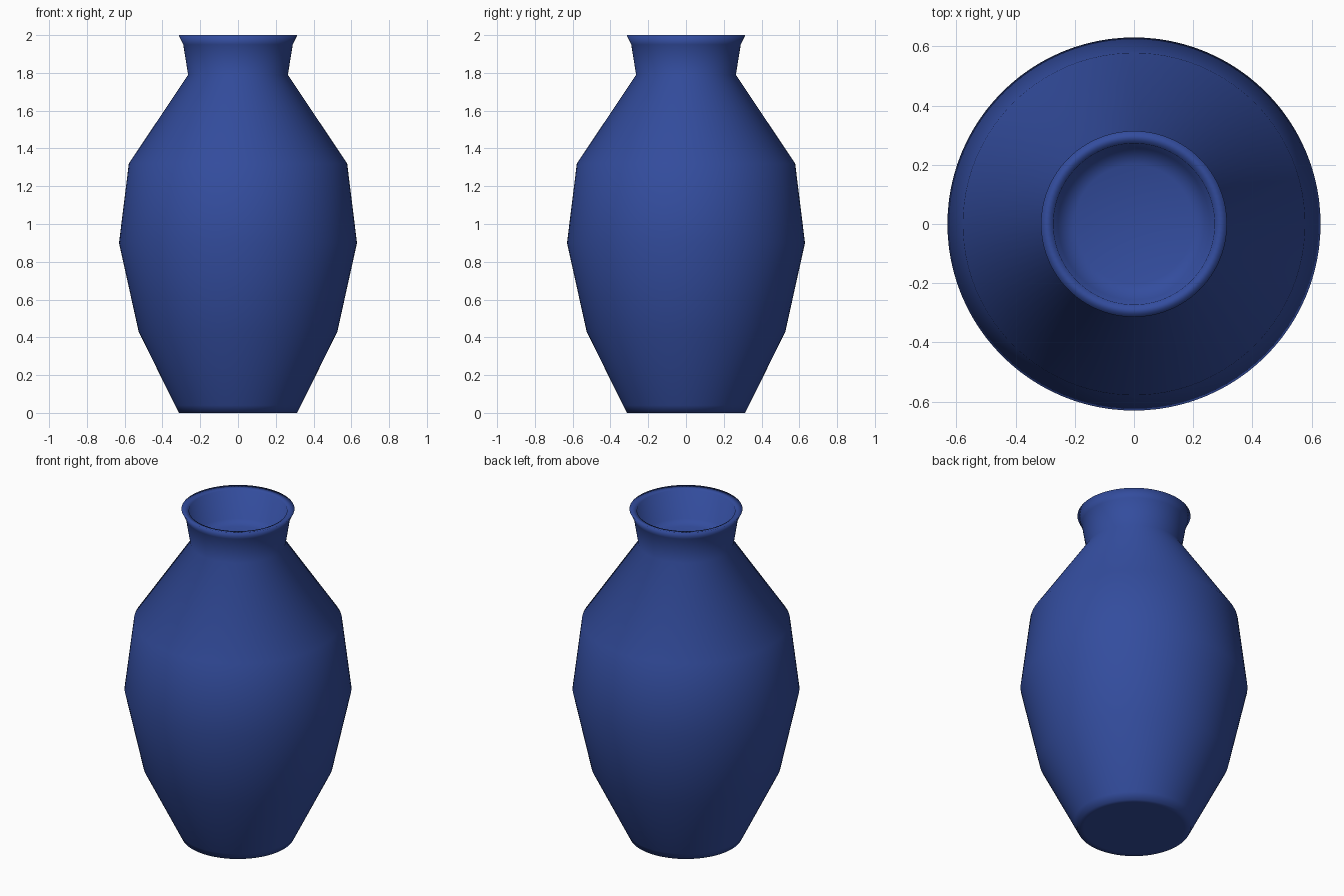
import bpy, bmesh
from math import tau

cube = bpy.data.objects.get("Cube")
if cube:
    bpy.data.objects.remove(cube, do_unlink=True)

# Glaze
glaze = bpy.data.materials.new("cobalt_blue_glaze")
glaze.use_nodes = True
colour = (0.033, 0.073, 0.34, 1)
glaze.diffuse_color = colour
glaze.node_tree.nodes["Principled BSDF"].inputs["Base Color"].default_value = colour

# Closed half profile (radius, height): foot, belly, neck, lip, mouth
profile = [
    (0, 0), (0.28, 0), (0.313, 0), (0.333, 0.04),
    (0.526, 0.43), (0.63, 0.90), (0.578, 1.32),
    (0.264, 1.79), (0.29, 1.95), (0.314, 2.0),
    (0.272, 1.99), (0.256, 1.82), (0.2, 1.80), (0, 1.79),
]

# Turn the profile around the vertical axis
bm = bmesh.new()
verts = [bm.verts.new((r, 0, z)) for r, z in profile]
edges = [bm.edges.new(pair) for pair in zip(verts, verts[1:])]
bmesh.ops.spin(bm, geom=verts + edges, cent=(0, 0, 0), axis=(0, 0, 1),
               angle=tau, steps=96, use_merge=False)
bmesh.ops.remove_doubles(bm, verts=bm.verts, dist=0.0005)
bmesh.ops.recalc_face_normals(bm, faces=bm.faces)
for face in bm.faces:
    face.smooth = True

mesh = bpy.data.meshes.new("vase")
bm.to_mesh(mesh)
bm.free()
mesh.materials.append(glaze)
vase = bpy.data.objects.new("vase", mesh)
bpy.context.collection.objects.link(vase)
